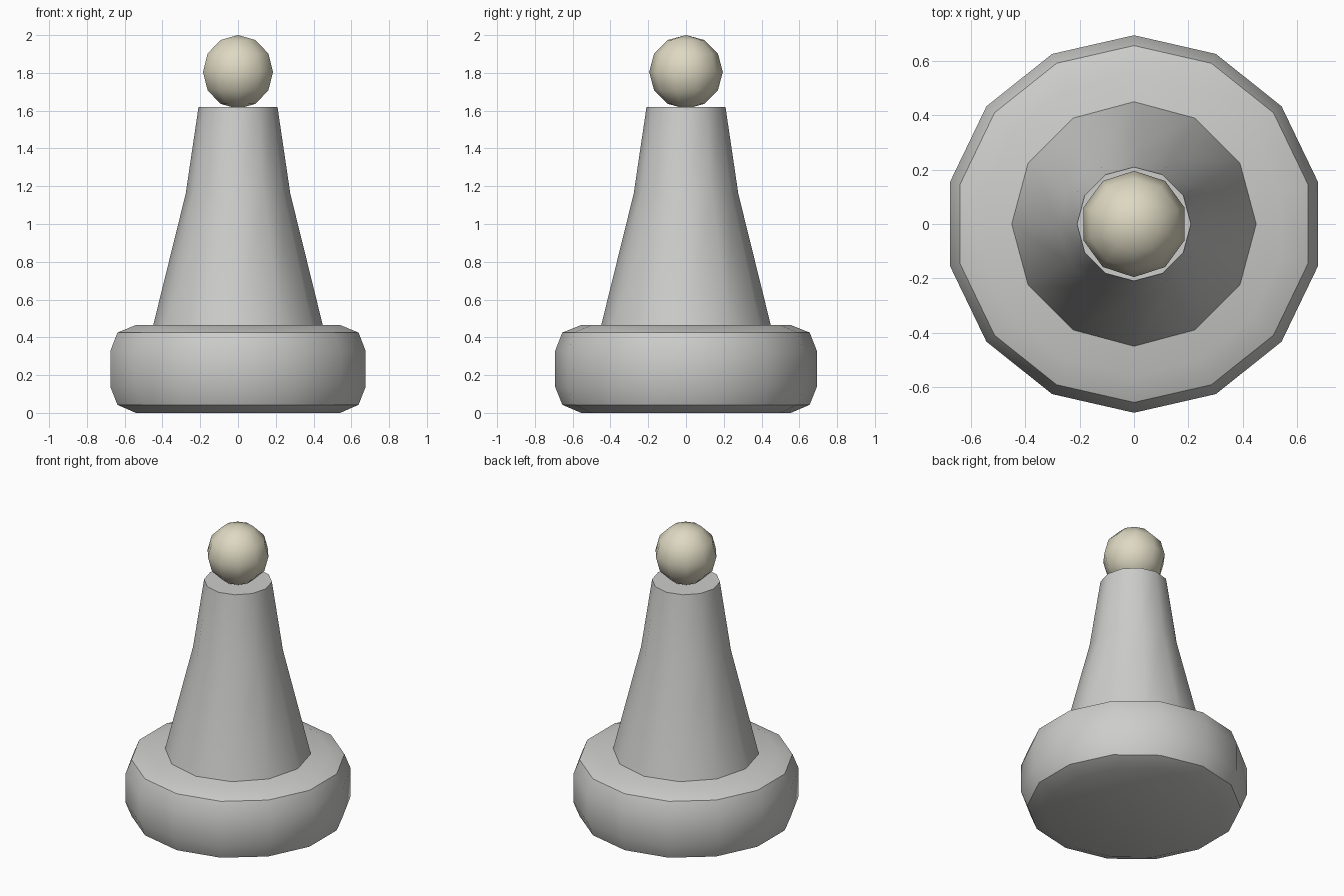
import bpy, bmesh, math

if "Cube" in bpy.data.objects:
    bpy.data.objects.remove(bpy.data.objects["Cube"])


def material(name, color):
    m = bpy.data.materials.new(name)
    m.diffuse_color = (*color, 1)
    m.use_nodes = True
    m.node_tree.nodes["Principled BSDF"].inputs["Base Color"].default_value = m.diffuse_color
    return m


def lathe(name, profile, sides, mat):
    """Spin (radius, z) rings round z, first vertex on +y; radius 0 makes a pole."""
    bm = bmesh.new()
    rings = []
    for r, z in profile:
        if r == 0:
            rings.append([bm.verts.new((0, 0, z))] * sides)
        else:
            angles = [2 * math.pi * i / sides for i in range(sides)]
            rings.append([bm.verts.new((-r * math.sin(a), r * math.cos(a), z)) for a in angles])
    for low, high in zip(rings, rings[1:]):
        for i in range(sides):
            j = (i + 1) % sides
            corners = list(dict.fromkeys((low[i], low[j], high[j], high[i])))
            bm.faces.new(corners)
    # flat caps on open ends
    if profile[0][0]:
        bm.faces.new(rings[0][::-1])
    if profile[-1][0]:
        bm.faces.new(rings[-1])
    bmesh.ops.recalc_face_normals(bm, faces=bm.faces)
    mesh = bpy.data.meshes.new(name)
    bm.to_mesh(mesh)
    bm.free()
    mesh.materials.append(mat)
    obj = bpy.data.objects.new(name, mesh)
    bpy.context.collection.objects.link(obj)
    bpy.ops.object.select_all(action='DESELECT')
    obj.select_set(True)
    bpy.context.view_layer.objects.active = obj
    bpy.ops.object.shade_smooth_by_angle(angle=math.radians(40))
    return obj


grey = material("grey", (0.61, 0.61, 0.60))
cream = material("cream", (0.73, 0.69, 0.54))

# Rounded foot
lathe("base", [(0.555, 0), (0.655, 0.043), (0.693, 0.138), (0.693, 0.328),
               (0.655, 0.425), (0.555, 0.465)], 14, grey)

# Tapering column
lathe("column", [(0.45, 0.46), (0.277, 1.16), (0.209, 1.62)], 12, grey)

# Ball on top
R, C = 0.195, 1.805
ball = [(R * math.sin(math.pi * k / 6) if 0 < k < 6 else 0,
         C - R * math.cos(math.pi * k / 6)) for k in range(7)]
lathe("ball", ball, 10, cream)
